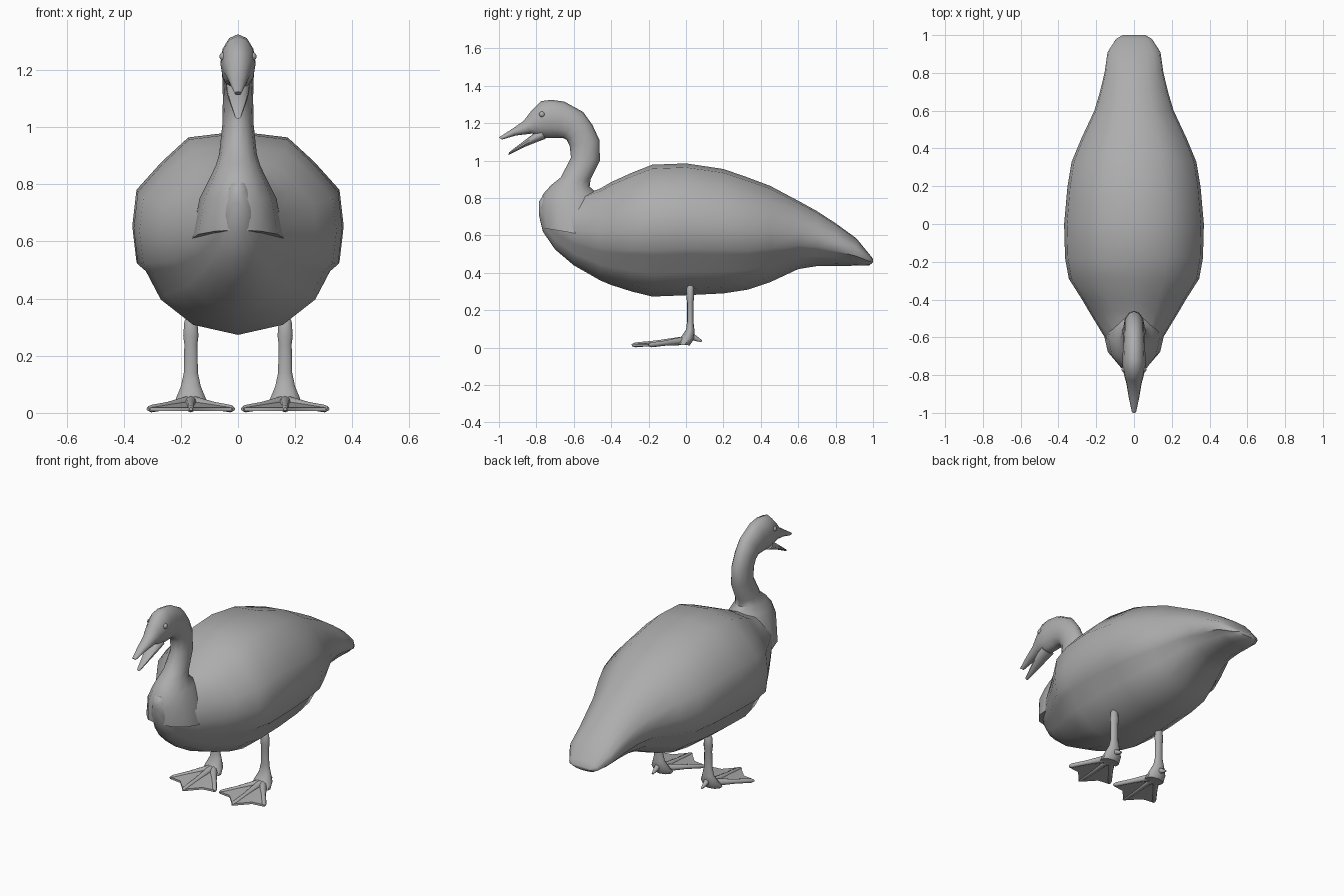
import bpy, bmesh, math
from mathutils import Vector

if "Cube" in bpy.data.objects:
    bpy.data.objects.remove(bpy.data.objects["Cube"])

grey = bpy.data.materials.new("plain grey")
grey.diffuse_color = (0.42, 0.42, 0.42, 1)
grey.use_nodes = True
grey.node_tree.nodes["Principled BSDF"].inputs["Base Color"].default_value = grey.diffuse_color


def finish(name, bm):
    bmesh.ops.recalc_face_normals(bm, faces=bm.faces)
    mesh = bpy.data.meshes.new(name)
    bm.to_mesh(mesh)
    bm.free()
    mesh.materials.append(grey)
    ob = bpy.data.objects.new(name, mesh)
    bpy.context.collection.objects.link(ob)
    bpy.ops.object.select_all(action='DESELECT')
    ob.select_set(True)
    bpy.context.view_layer.objects.active = ob
    bpy.ops.object.shade_smooth_by_angle(angle=math.radians(50))
    return ob


def loft(name, rings):
    """Skin a list of equal-length closed rings and cap both ends."""
    bm = bmesh.new()
    rows = [[bm.verts.new(p) for p in r] for r in rings]
    n = len(rows[0])
    for a, b in zip(rows, rows[1:]):
        for i in range(n):
            j = (i + 1) % n
            bm.faces.new((a[i], a[j], b[j], b[i]))
    bm.faces.new(rows[0])
    bm.faces.new(rows[-1])
    return finish(name, bm)


def span_loft(name, spans, x=0.0, n=12):
    """Elliptic rings given as front y, z, back y, z and half width."""
    rings = []
    for fy, fz, by, bz, w in spans:
        ring = []
        for k in range(n):
            a = 2 * math.pi * k / n
            t = 0.5 - 0.5 * math.cos(a)
            ring.append((x + w * math.sin(a), fy + (by - fy) * t, fz + (bz - fz) * t))
        rings.append(ring)
    return loft(name, rings)


def tube(name, points, radii, n=8):
    """Straight tapered tube through points."""
    d = (Vector(points[-1]) - Vector(points[0])).normalized()
    u = d.cross(Vector((0, 0, 1))).normalized()
    v = u.cross(d)
    return loft(name, [[Vector(p) + r * (u * math.cos(2 * math.pi * k / n)
                                         + v * math.sin(2 * math.pi * k / n))
                        for k in range(n)] for p, r in zip(points, radii)])


# Body: faceted cross-section scaled along y, with a small wing-edge step
half = [(0, 0), (.43, .05), (.74, .175), (.88, .315), (.96, .35),
        (1, .53), (.96, .71), (.72, .85), (.47, .97), (0, 1)]
section = half + [(-x, t) for x, t in half[-2:0:-1]]
stations = [  # y, half width, bottom z, top z
    (-.787, .02, .71, .78), (-.765, .045, .62, .81), (-.70, .09, .525, .81),
    (-.60, .155, .44, .80), (-.46, .24, .36, .85), (-.40, .275, .335, .885),
    (-.29, .345, .30, .935), (-.18, .365, .273, .978), (0, .37, .28, .985),
    (.20, .352, .29, .955), (.33, .33, .31, .91), (.45, .28, .35, .865),
    (.60, .21, .42, .785), (.70, .18, .436, .73), (.80, .156, .437, .665),
    (.91, .14, .438, .585), (.98, .095, .44, .50), (1.0, .06, .455, .475)]
loft("body", [[(w * x, y, zb + (zt - zb) * t) for x, t in section]
              for y, w, zb, zt in stations])

# Neck, head and upper bill in one sweep
span_loft("neck_and_head", [
    (-.77, .64, -.40, .58, .16), (-.787, .75, -.42, .75, .135),
    (-.765, .82, -.47, .82, .10), (-.72, .87, -.515, .86, .078),
    (-.67, .91, -.51, .90, .066), (-.615, 1.015, -.46, 1.0, .055),
    (-.622, 1.08, -.463, 1.11, .053), (-.637, 1.11, -.50, 1.19, .054),
    (-.66, 1.122, -.55, 1.26, .056), (-.69, 1.122, -.65, 1.315, .059),
    (-.73, 1.122, -.72, 1.325, .062), (-.755, 1.122, -.775, 1.318, .061),
    (-.79, 1.13, -.83, 1.262, .05), (-.82, 1.145, -.87, 1.21, .04),
    (-.91, 1.134, -.935, 1.166, .027), (-.985, 1.112, -1.0, 1.124, .012)])

# Lower bill
span_loft("lower_bill", [
    (-.75, 1.117, -.78, 1.165, .042), (-.80, 1.098, -.81, 1.148, .04),
    (-.86, 1.074, -.865, 1.106, .03), (-.95, 1.03, -.945, 1.045, .011)], n=10)

for s, side in ((-1, "left"), (1, "right")):
    # Eye
    bm = bmesh.new()
    bmesh.ops.create_uvsphere(bm, u_segments=10, v_segments=6, radius=.016)
    bmesh.ops.translate(bm, verts=bm.verts, vec=(s * .05, -.77, 1.247))
    finish(side + "_eye", bm)

    # Leg, flaring into the foot
    x = s * .165
    span_loft(side + "_leg", [
        (.012, .338, .035, .338, .014), (.004, .32, .042, .32, .024),
        (.002, .27, .044, .27, .028), (.006, .24, .04, .24, .024),
        (.006, .14, .04, .14, .026), (0, .095, .045, .095, .036),
        (-.03, .05, .045, .05, .055), (-.06, .018, .02, .012, .06)], x=x, n=10)

    # Toes: three forward, one short at the back
    ankle = Vector((x, .0, .038))
    tips = [Vector((x + s * dx, y, .013)) for dx, y in ((-.15, -.20), (0, -.29), (.15, -.20))]
    for name, tip in zip(("inner", "middle", "outer"), tips):
        mid = ankle.lerp(tip, .55)
        tube(f"{side}_{name}_toe", [ankle, mid, ankle.lerp(tip, .93), tip],
             [.024, .014, .013, .006])
    tube(side + "_back_toe", [(x, .02, .065), (x, .06, .045), (x, .085, .034)],
         [.02, .012, .005])

    # Web: thin scalloped fan between the toes
    rim = [tips[0], (tips[0] + tips[1]) / 2 + Vector((0, .035, 0)), tips[1],
           (tips[1] + tips[2]) / 2 + Vector((0, .035, 0)), tips[2]]
    bm = bmesh.new()
    layers = []
    for dz in (-.006, .006):
        off = Vector((0, 0, dz))
        c = bm.verts.new(ankle + off)
        r = [bm.verts.new(p + off) for p in rim]
        for a, b in zip(r, r[1:]):
            bm.faces.new((c, a, b))
        layers.append([c] + r)
    lo, hi = layers
    for i in range(len(lo)):
        j = (i + 1) % len(lo)
        bm.faces.new((lo[i], lo[j], hi[j], hi[i]))
    finish(side + "_web", bm)
